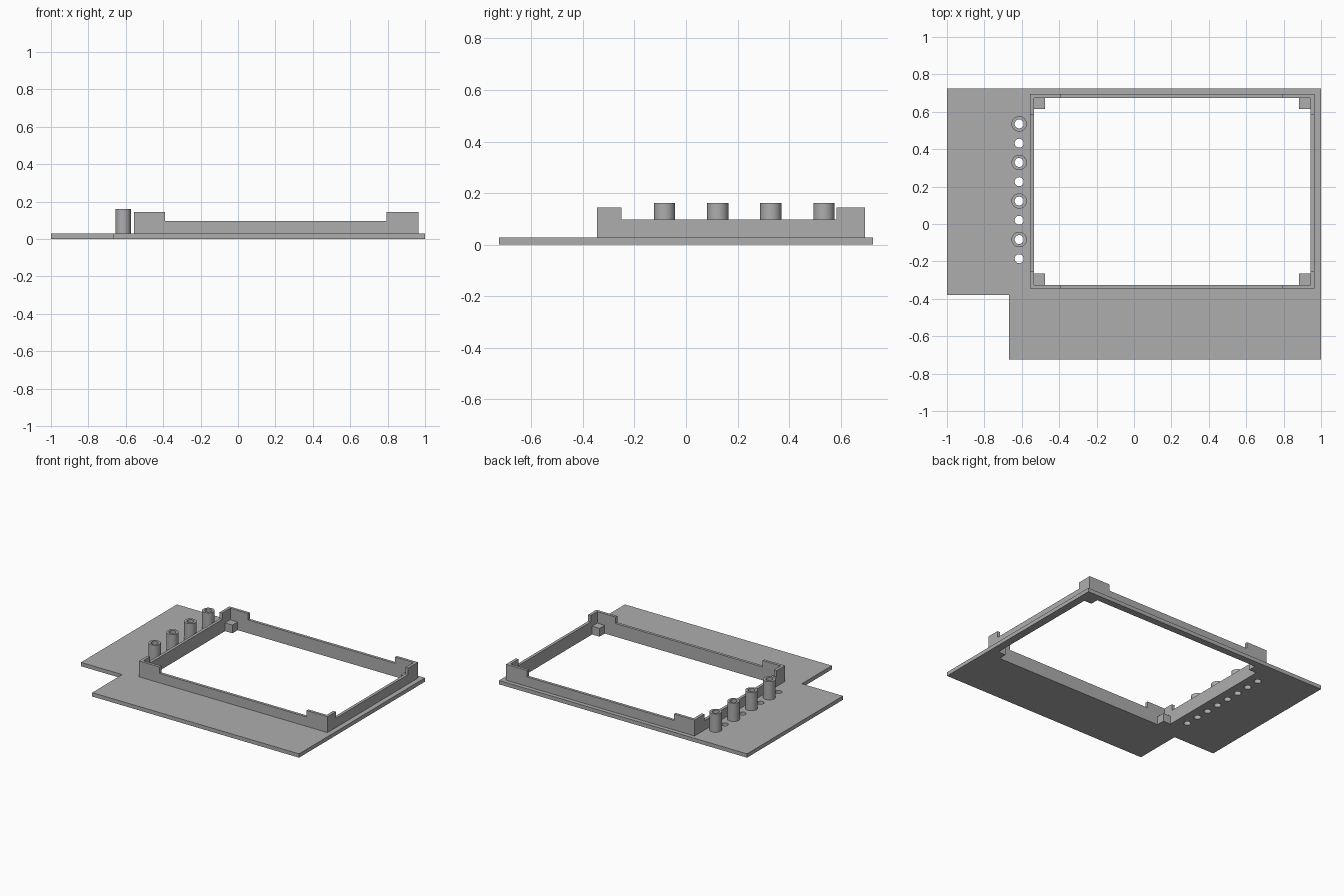
import bpy
import bmesh
from math import cos, sin, tau, radians

cube = bpy.data.objects.get("Cube")
if cube:
    bpy.data.objects.remove(cube, do_unlink=True)

grey = bpy.data.materials.new("plain grey")
grey.use_nodes = True
colour = (0.42, 0.42, 0.42, 1)
grey.diffuse_color = colour
grey.node_tree.nodes["Principled BSDF"].inputs["Base Color"].default_value = colour


def rect(x0, y0, x1, y1):
    return [(x0, y0), (x1, y0), (x1, y1), (x0, y1)]


def circle(cx, cy, r, n=32):
    return [(cx + r * cos(tau * i / n), cy + r * sin(tau * i / n)) for i in range(n)]


def extruded(name, loops, z0, z1):
    """Solid from a flat outline; loops inside the first become holes."""
    curve = bpy.data.curves.new(name + "_outline", "CURVE")
    curve.dimensions = "2D"
    curve.fill_mode = "BOTH"
    curve.extrude = (z1 - z0) / 2
    for loop in loops:
        spline = curve.splines.new("POLY")
        spline.points.add(len(loop) - 1)
        for point, (x, y) in zip(spline.points, loop):
            point.co = (x, y, 0, 1)
        spline.use_cyclic_u = True
    helper = bpy.data.objects.new(name + "_outline", curve)
    bpy.context.collection.objects.link(helper)
    bpy.context.view_layer.update()
    graph = bpy.context.evaluated_depsgraph_get()
    mesh = bpy.data.meshes.new_from_object(helper.evaluated_get(graph))
    bpy.data.objects.remove(helper, do_unlink=True)

    # Weld caps to sides and lift to height
    bm = bmesh.new()
    bm.from_mesh(mesh)
    bmesh.ops.remove_doubles(bm, verts=bm.verts, dist=0.0001)
    bmesh.ops.recalc_face_normals(bm, faces=bm.faces)
    bmesh.ops.translate(bm, verts=bm.verts, vec=(0, 0, (z0 + z1) / 2))
    bm.to_mesh(mesh)
    bm.free()
    mesh.name = name
    mesh.materials.clear()
    mesh.materials.append(grey)
    obj = bpy.data.objects.new(name, mesh)
    bpy.context.collection.objects.link(obj)
    bpy.ops.object.select_all(action="DESELECT")
    obj.select_set(True)
    bpy.context.view_layer.objects.active = obj
    bpy.ops.object.shade_smooth_by_angle(angle=radians(30))
    return obj


# Main dimensions
PLATE_TOP, WALL_TOP, CORNER_TOP, TUBE_TOP = 0.028, 0.097, 0.144, 0.161
OUT = (-0.556, -0.345, 0.964, 0.695)
INN = (-0.535, -0.325, 0.943, 0.675)
HOLE_X, HOLE_R = -0.614, 0.024
tube_ys = [0.535 - 0.206 * i for i in range(4)]
hole_ys = [y - 0.103 for y in tube_ys]

# Base plate with notch, window and row of holes
outline = [(-1, 0.725), (-1, -0.38), (-0.668, -0.38), (-0.668, -0.725),
           (1, -0.725), (1, 0.725)]
holes = [circle(HOLE_X, y, HOLE_R) for y in tube_ys + hole_ys]
extruded("base_plate", [outline, rect(*INN)] + holes, 0, PLATE_TOP)

# Low wall round the window
extruded("window_wall", [rect(*OUT), rect(*INN)], PLATE_TOP, WALL_TOP)

# Raised corners of the wall, and support blocks inside them
BLOCK = 0.06
for side, ix, x_end in (("right", 0, -0.39), ("left", 2, 0.795)):
    for end, iy, y_end in (("front", 1, -0.25), ("back", 3, 0.583)):
        ox, oy, nx, ny = OUT[ix], OUT[iy], INN[ix], INN[iy]
        bracket = [(ox, oy), (x_end, oy), (x_end, ny), (nx, ny), (nx, y_end), (ox, y_end)]
        extruded(f"{end}_{side}_corner", [bracket], WALL_TOP, CORNER_TOP)
        bx = nx + (BLOCK if ix == 0 else -BLOCK)
        by = ny + (BLOCK if iy == 1 else -BLOCK)
        extruded(f"{end}_{side}_support", [rect(nx, ny, bx, by)], 0, BLOCK)

# Hollow tubes over every second hole
for i, y in enumerate(tube_ys):
    extruded(f"tube_{i + 1}", [circle(HOLE_X, y, 0.041), circle(HOLE_X, y, HOLE_R)],
             PLATE_TOP, TUBE_TOP)
